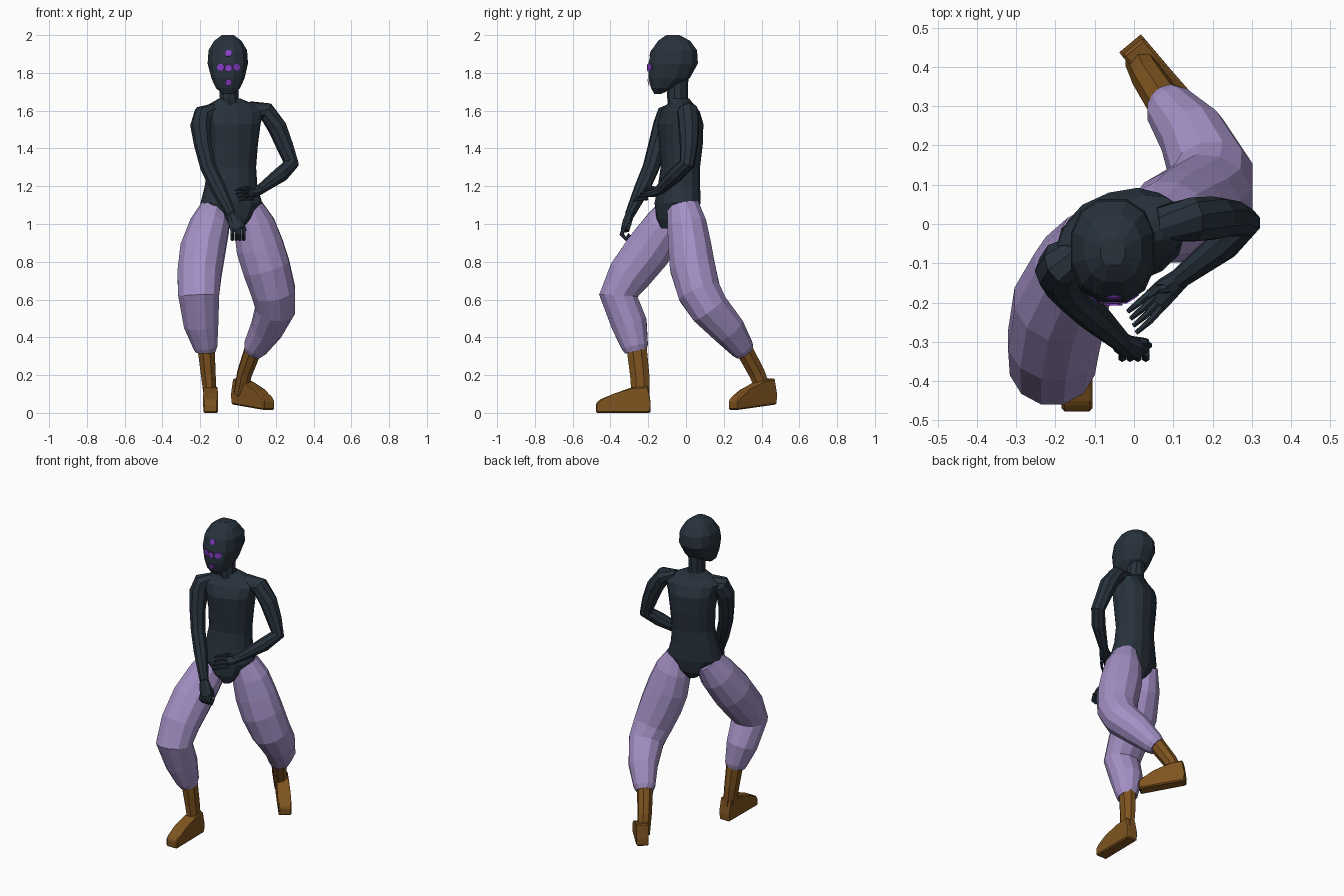
import bpy, bmesh, math
from mathutils import Vector, Matrix
from mathutils.bvhtree import BVHTree


def material(name, rgb):
    m = bpy.data.materials.new(name)
    m.diffuse_color = (*rgb, 1)
    return m


SLATE = material("dark slate", (0.021, 0.032, 0.046))
LILAC = material("lilac cloth", (0.37, 0.28, 0.56))
BROWN = material("brown leather", (0.21, 0.088, 0.014))
VIOLET = material("violet marks", (0.25, 0.05, 0.58))


def finish(name, bm, mat):
    bmesh.ops.recalc_face_normals(bm, faces=bm.faces)
    me = bpy.data.meshes.new(name)
    bm.to_mesh(me)
    bm.free()
    me.materials.append(mat)
    ob = bpy.data.objects.new(name, me)
    bpy.context.collection.objects.link(ob)
    return ob


def loft(name, rings, mat, sides=10, yaw=None, power=1.0):
    """Rings are (x, y, z, half width, half depth); level if yaw is given, else square to the path."""
    bm = bmesh.new()
    pts = [Vector(r[:3]) for r in rings]
    loops = []
    for i, r in enumerate(rings):
        if yaw is not None:
            rot = Matrix.Rotation(math.radians(yaw), 3, 'Z')
            u, v = rot @ Vector((1, 0, 0)), rot @ Vector((0, 1, 0))
        else:
            t = Vector()
            if i > 0:
                t += (pts[i] - pts[i - 1]).normalized()
            if i < len(pts) - 1:
                t += (pts[i + 1] - pts[i]).normalized()
            t.normalize()
            u = Vector((1, 0, 0))
            u = (u - t * u.dot(t)).normalized()
            v = t.cross(u)
        loop = []
        for k in range(sides):
            a = 2 * math.pi * (k + 0.5) / sides
            c, s = math.cos(a), math.sin(a)
            c = math.copysign(abs(c) ** power, c)
            s = math.copysign(abs(s) ** power, s)
            loop.append(bm.verts.new(pts[i] + u * c * r[3] + v * s * r[4]))
        loops.append(loop)
    for a, b in zip(loops, loops[1:]):
        for k in range(sides):
            j = (k + 1) % sides
            bm.faces.new((a[k], a[j], b[j], b[k]))
    bm.faces.new(loops[0])
    bm.faces.new(loops[-1])
    return finish(name, bm, mat)


def foot(name, heel, direction, drop, length):
    """Side profile with rounded toe and heel, swept across the foot width."""
    d = Vector((*direction, 0)).normalized()
    side = Vector((-d.y, d.x, 0))
    profile = [(0, 0), (0, .05), (.012, .14), (.1, .135), (.2, .1), (.27, .07), (.29, .05), (.29, 0)]
    bm = bmesh.new()
    rows = []
    for off in (-1, 1):
        row = []
        for s, h in profile:
            w = 0.036 if s < 0.15 else 0.039
            p = Vector(heel) + d * s * length / .29 + side * off * w
            p.z += h - drop * s / .29
            row.append(bm.verts.new(p))
        rows.append(row)
    n = len(profile)
    for k in range(n):
        j = (k + 1) % n
        bm.faces.new((rows[0][k], rows[0][j], rows[1][j], rows[1][k]))
    bm.faces.new(rows[0])
    bm.faces.new(rows[1])
    bmesh.ops.bevel(bm, geom=bm.edges[:], offset=0.007, segments=1, affect='EDGES')
    return finish(name, bm, BROWN)


# Bodysuit torso, tapering to the crotch, chest turned a little
loft("torso", [
    (-.02, -.06, .975, .035, .075), (-.03, -.05, 1.03, .10, .105),
    (-.035, -.045, 1.11, .165, .112), (-.037, -.037, 1.20, .14, .105),
    (-.032, -.03, 1.30, .128, .098), (-.03, -.027, 1.42, .135, .11),
    (-.03, -.03, 1.53, .15, .115), (-.03, -.03, 1.595, .17, .09),
    (-.035, -.03, 1.635, .12, .06), (-.045, -.035, 1.665, .055, .05)],
    SLATE, sides=14, yaw=17, power=.85)

# Neck and head
loft("neck", [(-.043, -.03, 1.60, .065, .06), (-.047, -.045, 1.67, .052, .055),
              (-.05, -.042, 1.80, .055, .055)], SLATE, yaw=0)
head = loft("head", [
    (-.053, -.15, 1.688, .03, .018), (-.053, -.125, 1.72, .066, .062),
    (-.053, -.09, 1.77, .09, .112), (-.054, -.068, 1.85, .11, .135),
    (-.054, -.062, 1.92, .105, .124), (-.054, -.063, 1.97, .074, .087),
    (-.054, -.07, 2.0, .032, .036)], SLATE, sides=12, yaw=0, power=.85)

# Violet hexagon marks laid onto the face
bm = bmesh.new()
bm.from_mesh(head.data)
tree = BVHTree.FromBMesh(bm)
bm.free()
marks = bmesh.new()
for x, z, r in [(-.05, 1.905, .019), (-.05, 1.75, .019), (-.092, 1.83, .021),
                (-.05, 1.825, .021), (-.008, 1.83, .021)]:
    ring = []
    for k in range(6):
        a = math.pi * k / 3
        p = tree.ray_cast(Vector((x + r * math.cos(a), -1, z + r * math.sin(a))), Vector((0, 1, 0)))[0]
        ring.append(marks.verts.new(p - Vector((0, .004, 0))))
    marks.faces.new(ring)
plates = finish("face_marks", marks, VIOLET)
plates.modifiers.new("thickness", 'SOLIDIFY').thickness = 0.004

# Baggy trousers
loft("front_trouser_leg", [
    (-.12, -.04, 1.10, .07, .085), (-.15, -.11, .99, .108, .115),
    (-.187, -.20, .86, .123, .127), (-.205, -.30, .73, .12, .118),
    (-.208, -.358, .62, .112, .105), (-.195, -.30, .47, .095, .098),
    (-.173, -.27, .35, .066, .072), (-.172, -.265, .325, .055, .06)], LILAC, sides=12)
loft("back_trouser_leg", [
    (.06, -.015, 1.10, .07, .085), (.085, .005, 1.0, .112, .107),
    (.115, .02, .88, .13, .118), (.15, .035, .77, .13, .124),
    (.188, .07, .64, .12, .118), (.198, .125, .55, .108, .108),
    (.15, .225, .44, .088, .092), (.092, .295, .345, .066, .066),
    (.08, .31, .325, .052, .055)], LILAC, sides=12)

# Boots: shaft and foot
loft("front_boot_shaft", [(-.17, -.263, .36, .05, .058), (-.157, -.245, .20, .042, .055),
                          (-.147, -.24, .09, .037, .052)], BROWN, sides=8)
loft("back_boot_shaft", [(.085, .30, .35, .048, .05), (.035, .375, .21, .042, .046),
                         (.012, .42, .10, .037, .042)], BROWN, sides=8)
foot("front_boot_foot", (-.145, -.187, 0), (0, -1), 0, .29)
foot("back_boot_foot", (-.01, .46, .045), (.64, -.77), .03, .275)

# Arms
loft("straight_arm", [
    (-.11, -.06, 1.595, .045, .05), (-.185, -.10, 1.575, .055, .06),
    (-.197, -.12, 1.52, .056, .056), (-.185, -.15, 1.42, .048, .05),
    (-.157, -.185, 1.30, .043, .045), (-.105, -.232, 1.19, .042, .042),
    (-.035, -.298, 1.05, .028, .026)], SLATE, sides=9)
loft("bent_arm", [
    (.06, .0, 1.605, .04, .05), (.15, .01, 1.595, .05, .058),
    (.21, .015, 1.51, .052, .056), (.25, .015, 1.41, .046, .048),
    (.282, .005, 1.32, .042, .042), (.225, -.055, 1.26, .042, .042),
    (.115, -.14, 1.18, .026, .028)], SLATE, sides=9)

# Hands: palms, then fingers
loft("fist_palm", [(-.035, -.298, 1.05, .027, .025), (-.015, -.312, 1.01, .04, .026),
                   (.0, -.322, .97, .042, .024)], SLATE, sides=8)
loft("open_palm", [(.12, -.136, 1.182, .026, .026), (.085, -.165, 1.165, .034, .022),
                   (.055, -.195, 1.16, .036, .018)], SLATE, sides=8)
for i in range(4):
    x = -.03 + .02 * i
    loft(f"fist_finger_{i + 1}", [(x, -.325, .985, .011, .012), (x, -.34, .945, .011, .012),
                                  (x, -.318, .92, .01, .011), (x, -.298, .945, .009, .01)], SLATE, sides=6)
    o = .018 * (i - 1.5)
    loft(f"open_finger_{i + 1}", [(.06 + o * .6, -.19 - o * .6, 1.162 - o, .011, .011),
                                  (.025 + o * .6, -.225 - o * .8, 1.16 - o, .009, .009),
                                  (-.005 + o * .4, -.25 - o, 1.15 - o, .006, .006)], SLATE, sides=6)
loft("fist_thumb", [(-.02, -.295, 1.03, .012, .012), (.025, -.30, 1.0, .011, .011),
                    (.038, -.31, .965, .009, .009)], SLATE, sides=6)
loft("open_thumb", [(.095, -.165, 1.175, .013, .013), (.06, -.165, 1.19, .011, .011),
                    (.035, -.185, 1.195, .007, .007)], SLATE, sides=6)
